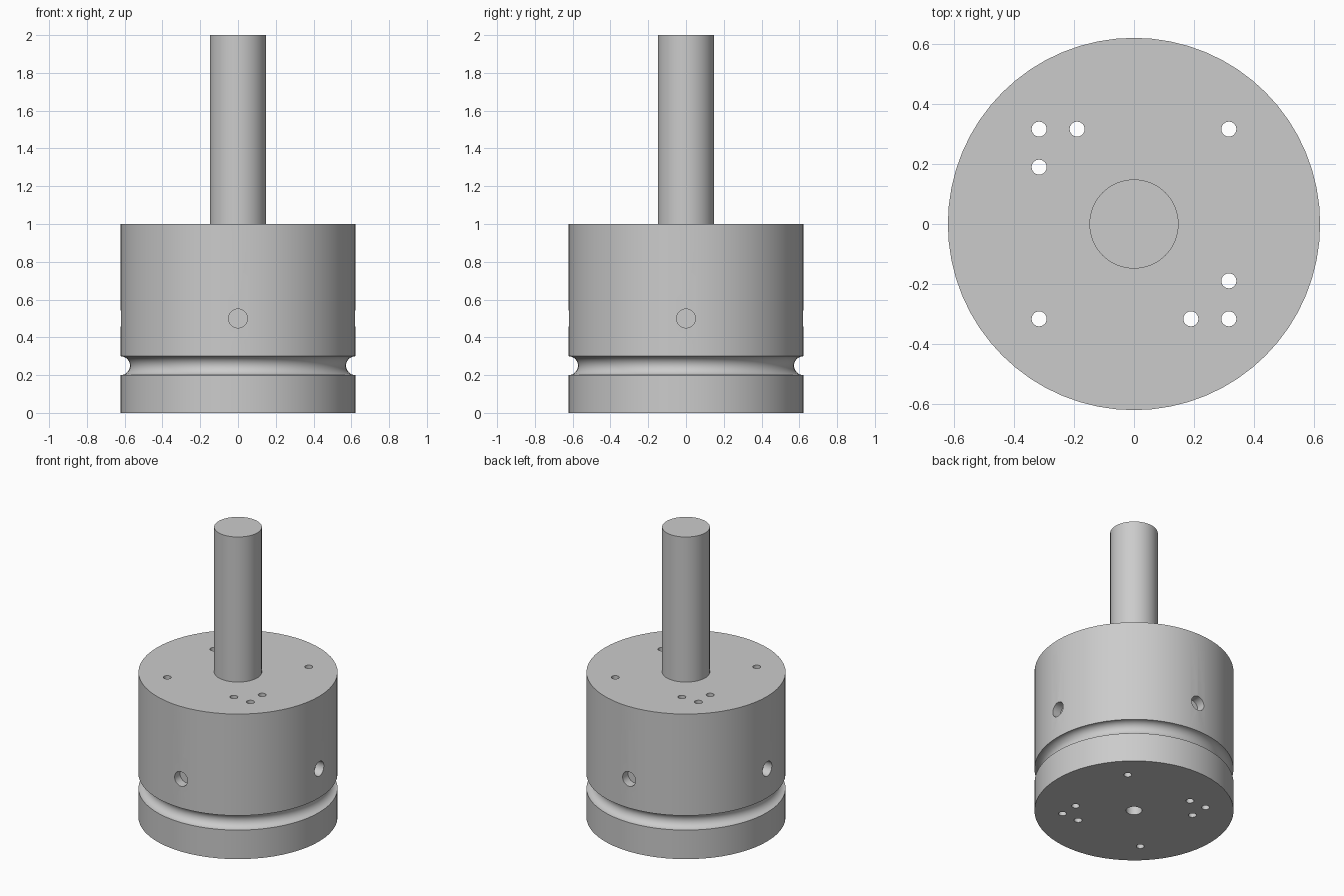
import bpy
import bmesh
from math import cos, sin, pi, radians
from mathutils import Matrix, Vector

if "Cube" in bpy.data.objects:
    bpy.data.objects.remove(bpy.data.objects["Cube"], do_unlink=True)

# One plain grey metal
metal = bpy.data.materials.new("grey metal")
metal.use_nodes = True
grey = (0.6, 0.6, 0.6, 1)
metal.diffuse_color = grey
metal.node_tree.nodes["Principled BSDF"].inputs["Base Color"].default_value = grey

RADIUS, SHAFT, SIDES = 0.622, 0.149, 64


def make_object(name, bm):
    mesh = bpy.data.meshes.new(name)
    bmesh.ops.recalc_face_normals(bm, faces=bm.faces)
    bm.to_mesh(mesh)
    bm.free()
    mesh.materials.append(metal)
    obj = bpy.data.objects.new(name, mesh)
    bpy.context.collection.objects.link(obj)
    return obj


def lathe(name, profile):
    """Revolve a radius/height outline about z and cap both ends."""
    bm = bmesh.new()
    rings = []
    for r, z in profile:
        rings.append([bm.verts.new((r * cos(2 * pi * i / SIDES), r * sin(2 * pi * i / SIDES), z))
                      for i in range(SIDES)])
    for low, high in zip(rings, rings[1:]):
        for i in range(SIDES):
            j = (i + 1) % SIDES
            bm.faces.new((low[i], low[j], high[j], high[i]))
    bm.faces.new(rings[0])
    bm.faces.new(rings[-1])
    return make_object(name, bm)


def add_drill(bm, start, end, radius):
    """Add a cylinder between two points."""
    start, end = Vector(start), Vector(end)
    axis = end - start
    turn = axis.to_track_quat("Z", "Y").to_matrix().to_4x4()
    bmesh.ops.create_cone(bm, cap_ends=True, segments=32, radius1=radius, radius2=radius,
                          depth=axis.length, matrix=Matrix.Translation((start + end) / 2) @ turn)


# Body outline with a half-round groove, stepping in to the shaft
groove = [(RADIUS - 0.05 * sin(pi * i / 16), 0.25 - 0.05 * cos(pi * i / 16)) for i in range(17)]
outline = [(RADIUS, 0)] + groove + [(RADIUS, 1), (SHAFT, 1), (SHAFT, 2)]
body = lathe("body_with_shaft", outline)

# Drills: bolt holes right through, blind holes in the sides and base
bm = bmesh.new()
FAR, NEAR = 0.317, 0.19
bolts = [(FAR, FAR), (-FAR, -FAR)]
for s in (1, -1):
    bolts += [(s * FAR, -s * FAR), (s * NEAR, -s * FAR), (s * FAR, -s * NEAR)]
for x, y in bolts:
    add_drill(bm, (x, y, -0.1), (x, y, 1.1), 0.025)
for x, y in ((1, 0), (-1, 0), (0, 1), (0, -1)):
    add_drill(bm, (0.7 * x, 0.7 * y, 0.5), (0.56 * x, 0.56 * y, 0.5), 0.05)
add_drill(bm, (0, 0, -0.1), (0, 0, 0.2), 0.05)
drills = make_object("drill_cutter", bm)
drills.hide_render = True

# Cut the holes, then drop the cutter
cut = body.modifiers.new("holes", "BOOLEAN")
cut.operation = "DIFFERENCE"
cut.solver = "EXACT"
cut.object = drills
bpy.ops.object.select_all(action="DESELECT")
body.select_set(True)
bpy.context.view_layer.objects.active = body
bpy.ops.object.modifier_apply(modifier=cut.name)
bpy.data.objects.remove(drills, do_unlink=True)

bpy.ops.object.shade_smooth_by_angle(angle=radians(30))
